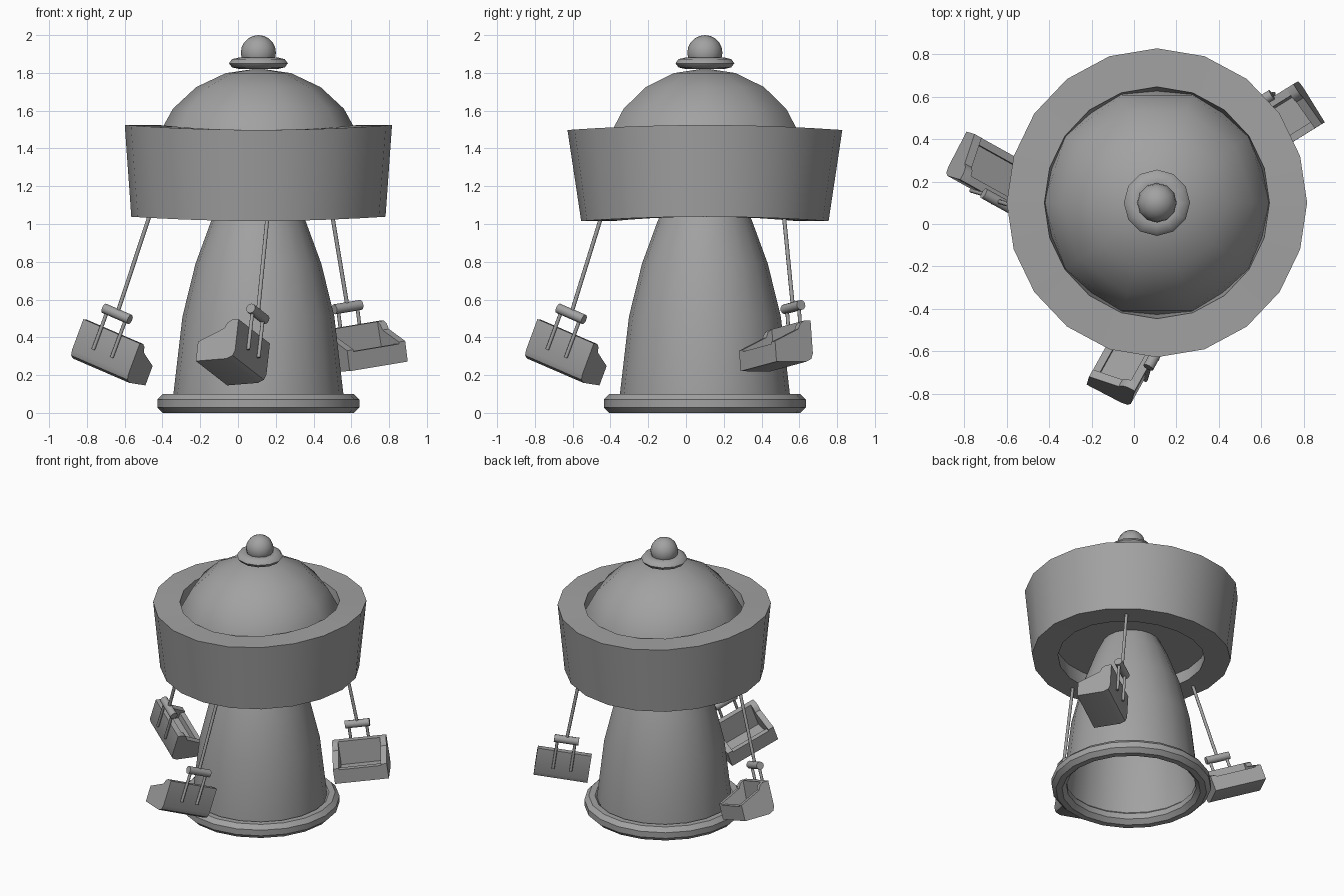
import bpy, bmesh, math
from mathutils import Vector, Matrix

if "Cube" in bpy.data.objects:
    bpy.data.objects.remove(bpy.data.objects["Cube"])

CX, CY = 0.108, 0.10

grey = bpy.data.materials.new("plain grey")
grey.diffuse_color = (0.36, 0.36, 0.36, 1)
grey.use_nodes = True
grey.node_tree.nodes["Principled BSDF"].inputs["Base Color"].default_value = grey.diffuse_color


def finish(name, bm, smooth=40):
    bmesh.ops.remove_doubles(bm, verts=bm.verts, dist=1e-5)
    bmesh.ops.recalc_face_normals(bm, faces=bm.faces)
    mesh = bpy.data.meshes.new(name)
    bm.to_mesh(mesh)
    bm.free()
    mesh.materials.append(grey)
    ob = bpy.data.objects.new(name, mesh)
    bpy.context.collection.objects.link(ob)
    bpy.ops.object.select_all(action='DESELECT')
    ob.select_set(True)
    bpy.context.view_layer.objects.active = ob
    if smooth:
        bpy.ops.object.shade_smooth_by_angle(angle=math.radians(smooth))
    return ob


def lathe(name, profile, sides, closed=False, saddle=None, smooth=40):
    """Revolve (radius, height) points about the tower axis."""
    bm = bmesh.new()
    rings = []
    for i, (r, z) in enumerate(profile):
        ring = []
        for s in range(sides):
            a = 2 * math.pi * s / sides
            dr, dz = saddle[i] if saddle else (0, 0)
            rr, zz = r + dr * math.cos(2 * a), z + dz * math.cos(2 * a)
            ring.append(bm.verts.new((CX + rr * math.cos(a), CY + rr * math.sin(a), zz)))
        rings.append(ring)
    pairs = list(zip(rings, rings[1:]))
    if closed:
        pairs.append((rings[-1], rings[0]))
    for lo, hi in pairs:
        for s in range(sides):
            t = (s + 1) % sides
            bm.faces.new((lo[s], lo[t], hi[t], hi[s]))
    return finish(name, bm, smooth)


def rod(name, a, b, radius, sides=8):
    a, b = Vector(a), Vector(b)
    bm = bmesh.new()
    m = Matrix.Translation((a + b) / 2) @ (b - a).to_track_quat('Z', 'Y').to_matrix().to_4x4()
    bmesh.ops.create_cone(bm, cap_ends=True, segments=sides, radius1=radius, radius2=radius,
                          depth=(b - a).length, matrix=m)
    return finish(name, bm, 50)


def extrude_profile(bm, profile, u0, u1, place):
    """Prism of a (forward, up) outline between two positions along the bench."""
    ends = [[bm.verts.new(place(u, f, w)) for f, w in profile] for u in (u0, u1)]
    n = len(profile)
    bm.faces.new(ends[0])
    bm.faces.new(ends[1][::-1])
    for i in range(n):
        j = (i + 1) % n
        bm.faces.new((ends[0][i], ends[1][i], ends[1][j], ends[0][j]))


# Base ring, hollow tower and ceiling
lathe("base_ring", [(0.485 + 0.05 * math.cos(k * math.pi / 4 + math.pi / 8) / 0.924,
                     0.05 + 0.05 * math.sin(k * math.pi / 4 + math.pi / 8) / 0.924)
                    for k in range(8)], 20, closed=True)
lathe("tower", [(0.45, 0.02), (0.45, 0.1), (0.402, 0.51), (0.333, 0.79),
                (0.25, 1.016), (0.195, 1.13)], 20)
lathe("ceiling", [(0.0, 1.13), (0.515, 1.13)], 20)

# Canopy ring, slightly warped
lathe("canopy_ring", [(0.664, 1.027), (0.7175, 1.511), (0.538, 1.511), (0.49, 1.027)], 20, closed=True,
      saddle=[(0.009, 0.0115), (-0.01, 0.0135), (-0.008, 0.0135), (0.006, 0.0115)])

# Dome and finial
lathe("dome", [(0.56 * math.cos(math.radians(a)), 1.304 + 0.52 * math.sin(math.radians(a)))
               for a in (0, 18, 36, 54, 72, 90)], 10)
lathe("finial_disc", [(0.1 + 0.056 * math.cos(k * math.pi / 4), 1.851 + 0.031 * math.sin(k * math.pi / 4))
                      for k in range(8)], 12, closed=True, smooth=50)
lathe("finial_ball", [(0.093 * math.cos(math.radians(a)), 1.907 + 0.093 * math.sin(math.radians(a)))
                      for a in range(-90, 91, 18)], 12)

# Bench outlines: (forward, up)
ARM = [(0, 0.045), (0.012, 0.015), (0.045, 0), (0.23, 0), (0.23, 0.11), (0.08, 0.175),
       (0.065, 0.205), (0.04, 0.22), (0, 0.22)]
SEAT = [(0, 0.045), (0.012, 0.015), (0.045, 0), (0.23, 0), (0.23, 0.10), (0.195, 0.10),
        (0.195, 0.055), (0.05, 0.055), (0.04, 0.22), (0, 0.22)]
HALF, ARM_T = 0.1825, 0.04


def swing(tag, rod_top, bar, u, w):
    bar = Vector(bar)
    u = Vector(u).normalized()
    w = Vector(w)
    w = (w - w.dot(u) * u).normalized()
    f = u.cross(w)

    def place(a, b, c):
        return bar + u * a + f * b + w * c

    def bench(a, b, c):
        return place(a, b + 0.01, c - 0.318)

    # Hanging rod, cross bar and the two straps behind the seat back
    rod(tag + "_hanging_rod", rod_top, bar, 0.011)
    rod(tag + "_cross_bar", place(-0.083, 0, 0), place(0.083, 0, 0), 0.027, 10)
    for n, s in (("inner", -0.06), ("outer", 0.06)):
        rod(f"{tag}_{n}_strap", place(s, 0, 0), place(s, 0, -0.225), 0.01)

    # Bench with arms, back and recessed seat
    bm = bmesh.new()
    extrude_profile(bm, SEAT, -HALF + ARM_T, HALF - ARM_T, bench)
    for s in (-1, 1):
        extrude_profile(bm, ARM, s * HALF, s * (HALF - ARM_T), bench)
    finish(tag + "_bench", bm, 35)


swing("left_swing", (-0.44, 0.045, 1.13), (-0.64, 0.107, 0.524), (-0.81, 0.45, 0.35), (0.34, -0.1, 0.94))
swing("front_swing", (0.165, -0.42, 1.13), (0.105, -0.608, 0.524), (-0.45, -0.81, 0.35), (0.1, 0.34, 0.94))
swing("back_right_swing", (0.485, 0.51, 1.13), (0.58, 0.566, 0.56), (0.84, 0.52, 0.14), (-0.17, -0.1, 0.98))
